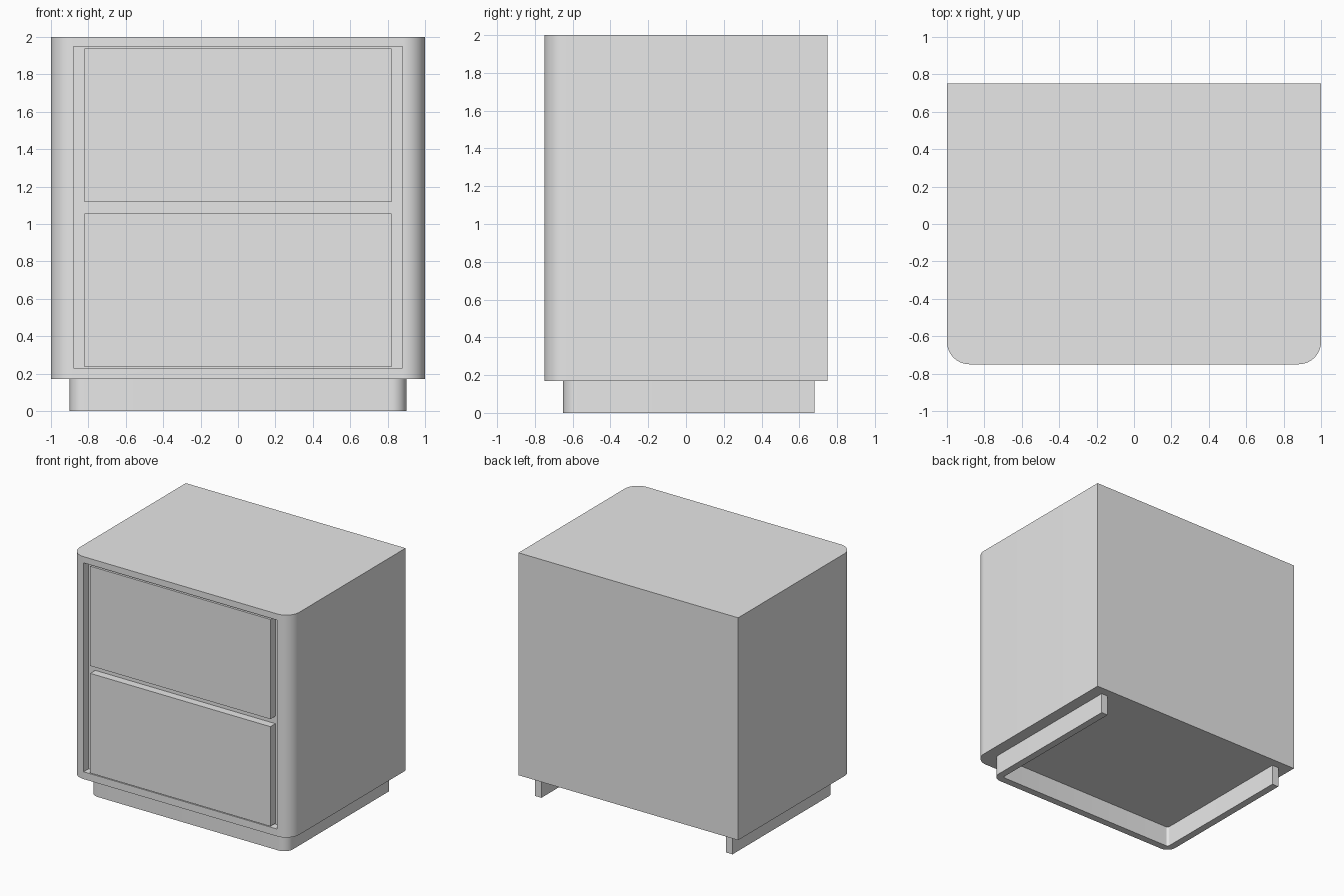
import bpy, bmesh, math
from mathutils import Vector

cube = bpy.data.objects.get("Cube")
if cube:
    bpy.data.objects.remove(cube, do_unlink=True)

grey = bpy.data.materials.new("plain_grey")
grey.use_nodes = True
grey.diffuse_color = (0.8, 0.8, 0.8, 1)
grey.node_tree.nodes["Principled BSDF"].inputs["Base Color"].default_value = grey.diffuse_color


def finish(name, bm):
    """Turn a bmesh into a shaded, coloured object."""
    bmesh.ops.recalc_face_normals(bm, faces=bm.faces[:])
    mesh = bpy.data.meshes.new(name)
    bm.to_mesh(mesh)
    bm.free()
    mesh.materials.append(grey)
    obj = bpy.data.objects.new(name, mesh)
    bpy.context.collection.objects.link(obj)
    bpy.ops.object.select_all(action='DESELECT')
    obj.select_set(True)
    bpy.context.view_layer.objects.active = obj
    bpy.ops.object.shade_smooth_by_angle(angle=math.radians(30))
    return obj


def rounded_front(half, front, back, radius, steps=10):
    """Plan outline, back left round to back right, with rounded front corners."""
    right = []
    for i in range(steps + 1):
        a = math.pi / 2 * i / steps
        right.append((half - radius + radius * math.sin(a),
                      front + radius - radius * math.cos(a)))
    right.append((half, back))
    return [(-x, y) for x, y in reversed(right)] + right


def prism(outline, low, high):
    bm = bmesh.new()
    base = bm.faces.new([bm.verts.new((x, y, low)) for x, y in outline])
    top = bmesh.ops.extrude_face_region(bm, geom=[base], use_keep_orig=True)["geom"]
    bmesh.ops.translate(bm, vec=(0, 0, high - low),
                        verts=[g for g in top if isinstance(g, bmesh.types.BMVert)])
    bmesh.ops.recalc_face_normals(bm, faces=bm.faces[:])
    return bm


FRONT, BACK, RECESS = -0.75, 0.75, 0.065
OPEN_LOW, OPEN_HIGH = 0.23, 1.949

# Cabinet body with a shallow opening pushed into its flat front
body = prism(rounded_front(1.0, FRONT, BACK, 0.12), 0.17, 2.0)


def front_faces():
    return [f for f in body.faces if f.normal.y < -0.999]


for z in (OPEN_LOW, OPEN_HIGH):
    faces = front_faces()
    edges = {e for f in faces for e in f.edges}
    verts = {v for f in faces for v in f.verts}
    bmesh.ops.bisect_plane(body, geom=faces + list(edges) + list(verts),
                           plane_co=(0, 0, z), plane_no=(0, 0, 1))
    body.normal_update()
panel = [f for f in front_faces()
         if OPEN_LOW < f.calc_center_median().z < OPEN_HIGH]
panel = max(panel, key=lambda f: f.calc_area())
pushed = bmesh.ops.extrude_face_region(body, geom=[panel])["geom"]
bmesh.ops.translate(body, vec=Vector((0, RECESS, 0)),
                    verts=[g for g in pushed if isinstance(g, bmesh.types.BMVert)])
if panel.is_valid:
    bmesh.ops.delete(body, geom=[panel], context='FACES_ONLY')
finish("cabinet_body", body)

# Two drawer fronts, flush with the cabinet front
for name, low in (("lower_drawer", 0.236), ("upper_drawer", 1.118)):
    y0, y1 = FRONT, FRONT + RECESS + 0.01
    finish(name, prism([(-0.82, y0), (0.82, y0), (0.82, y1), (-0.82, y1)],
                       low, low + 0.82))

# Plinth, open at the back
outer = rounded_front(0.9, -0.65, 0.68, 0.08)
inner = rounded_front(0.84, -0.59, 0.68, 0.02)
finish("plinth", prism(outer + inner[::-1], 0.0, 0.17))
